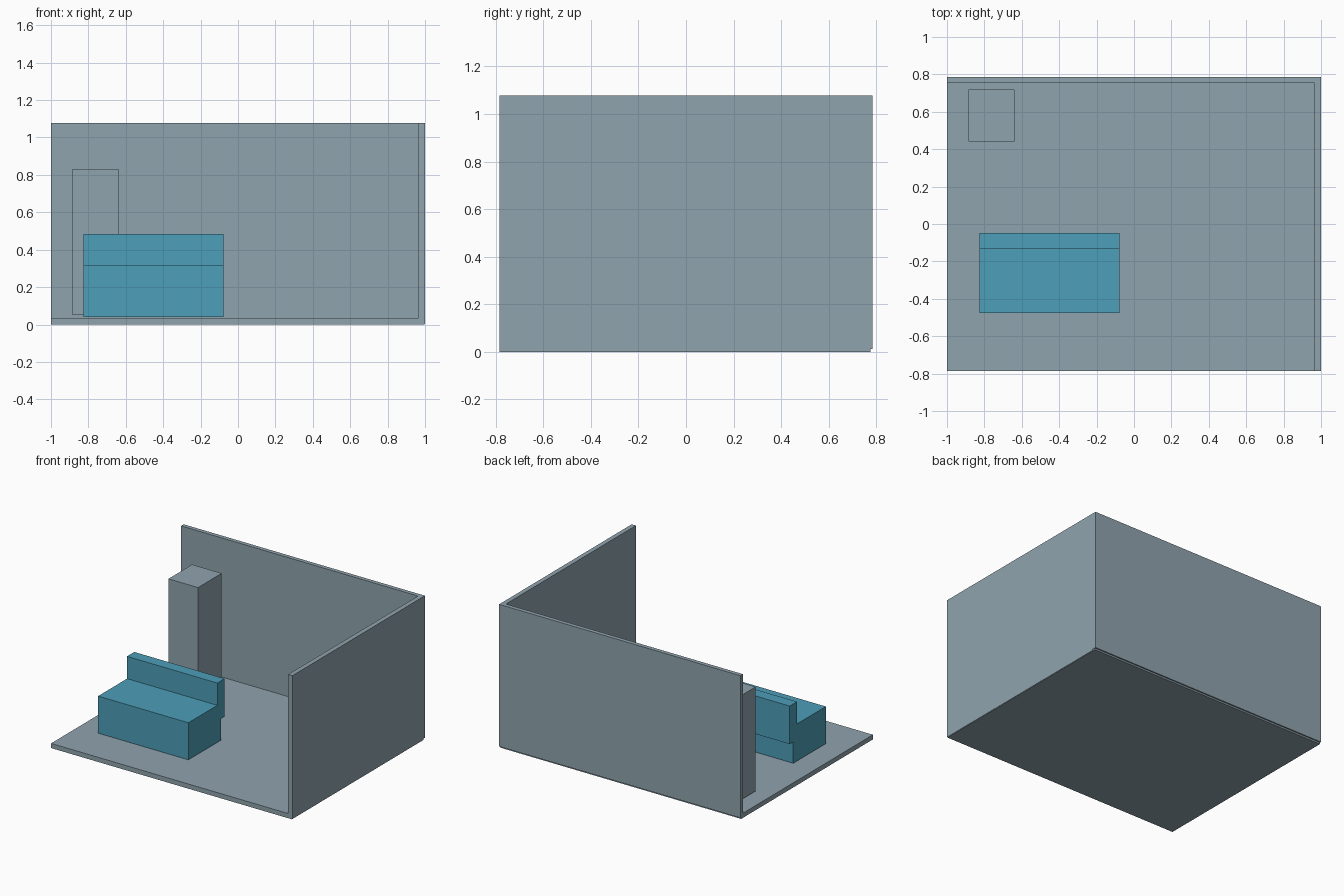
import bpy
import bmesh
from mathutils import Vector

cube = bpy.data.objects.get("Cube")
if cube:
    bpy.data.objects.remove(cube, do_unlink=True)


def make_material(name, rgb):
    mat = bpy.data.materials.new(name)
    mat.use_nodes = True
    color = (*rgb, 1.0)
    mat.diffuse_color = color
    mat.node_tree.nodes["Principled BSDF"].inputs["Base Color"].default_value = color
    return mat


def add_box(name, low, high, mat):
    """Box spanning two opposite corners."""
    low, high = Vector(low), Vector(high)
    size, centre = high - low, (low + high) / 2
    bm = bmesh.new()
    bmesh.ops.create_cube(bm, size=1.0)
    bmesh.ops.scale(bm, vec=size, verts=bm.verts)
    mesh = bpy.data.meshes.new(name)
    bm.to_mesh(mesh)
    bm.free()
    mesh.materials.append(mat)
    obj = bpy.data.objects.new(name, mesh)
    obj.location = centre
    bpy.context.collection.objects.link(obj)
    return obj


grey = make_material("blue grey", (0.279, 0.371, 0.423))
teal = make_material("teal blue", (0.075, 0.342, 0.479))

# Room shell: floor and two walls meeting in the back left corner
add_box("floor", (-1, -0.785, 0), (0.997, 0.775, 0.035), grey)
add_box("back_wall", (-1, 0.754, 0.012), (1, 0.785, 1.077), grey)
add_box("left_wall", (0.965, -0.785, 0.003), (1, 0.754, 1.077), grey)

# Tall cabinet against the back wall
add_box("cabinet", (-0.885, 0.44, 0.05), (-0.64, 0.72, 0.831), grey)

# Sofa: seat block with a backrest that overhangs behind it
add_box("sofa_seat", (-0.826, -0.476, 0.04), (-0.078, -0.09, 0.318), teal)
add_box("sofa_backrest", (-0.826, -0.134, 0.2), (-0.078, -0.048, 0.485), teal)
